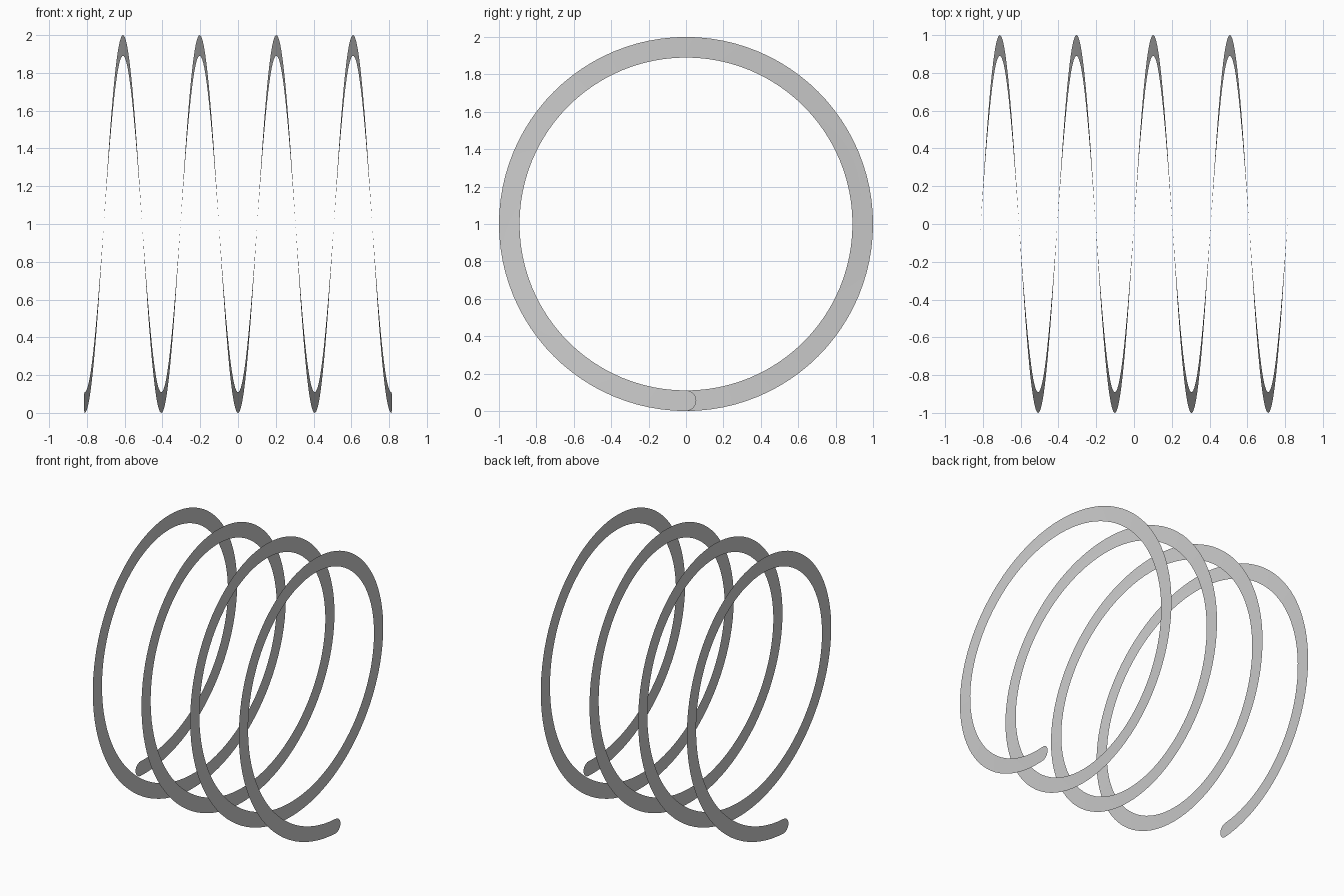
import bpy
import bmesh
from math import sin, cos, pi

cube = bpy.data.objects.get("Cube")
if cube:
    bpy.data.objects.remove(cube, do_unlink=True)

OUTER, INNER = 1.0, 0.89
PITCH = 0.406
TURNS = 4
STEPS = 96 * TURNS
ACROSS = 12

# Plain grey finish
grey = bpy.data.materials.new("grey")
grey.use_nodes = True
colour = (0.6, 0.6, 0.6, 1)
grey.diffuse_color = colour
grey.node_tree.nodes["Principled BSDF"].inputs["Base Color"].default_value = colour

# Flat helical ribbon along x, each end rounded to a half disc
mid, half = (OUTER + INNER) / 2, (OUTER - INNER) / 2
bm = bmesh.new()
rows = []
for i in range(STEPS + 1):
    row = []
    for j in range(ACROSS + 1):
        a = pi * j / ACROSS
        r = mid - half * cos(a)
        limit = TURNS * pi + half * sin(a) / r
        t = limit * (2 * i / STEPS - 1)
        row.append(bm.verts.new((PITCH * t / (2 * pi), r * sin(t), OUTER - r * cos(t))))
    rows.append(row)
for low, high in zip(rows, rows[1:]):
    for j in range(ACROSS):
        face = bm.faces.new((low[j], low[j + 1], high[j + 1], high[j]))
        face.smooth = True

mesh = bpy.data.meshes.new("spiral_ribbon")
bm.to_mesh(mesh)
bm.free()
mesh.materials.append(grey)
ribbon = bpy.data.objects.new("spiral_ribbon", mesh)
bpy.context.collection.objects.link(ribbon)
